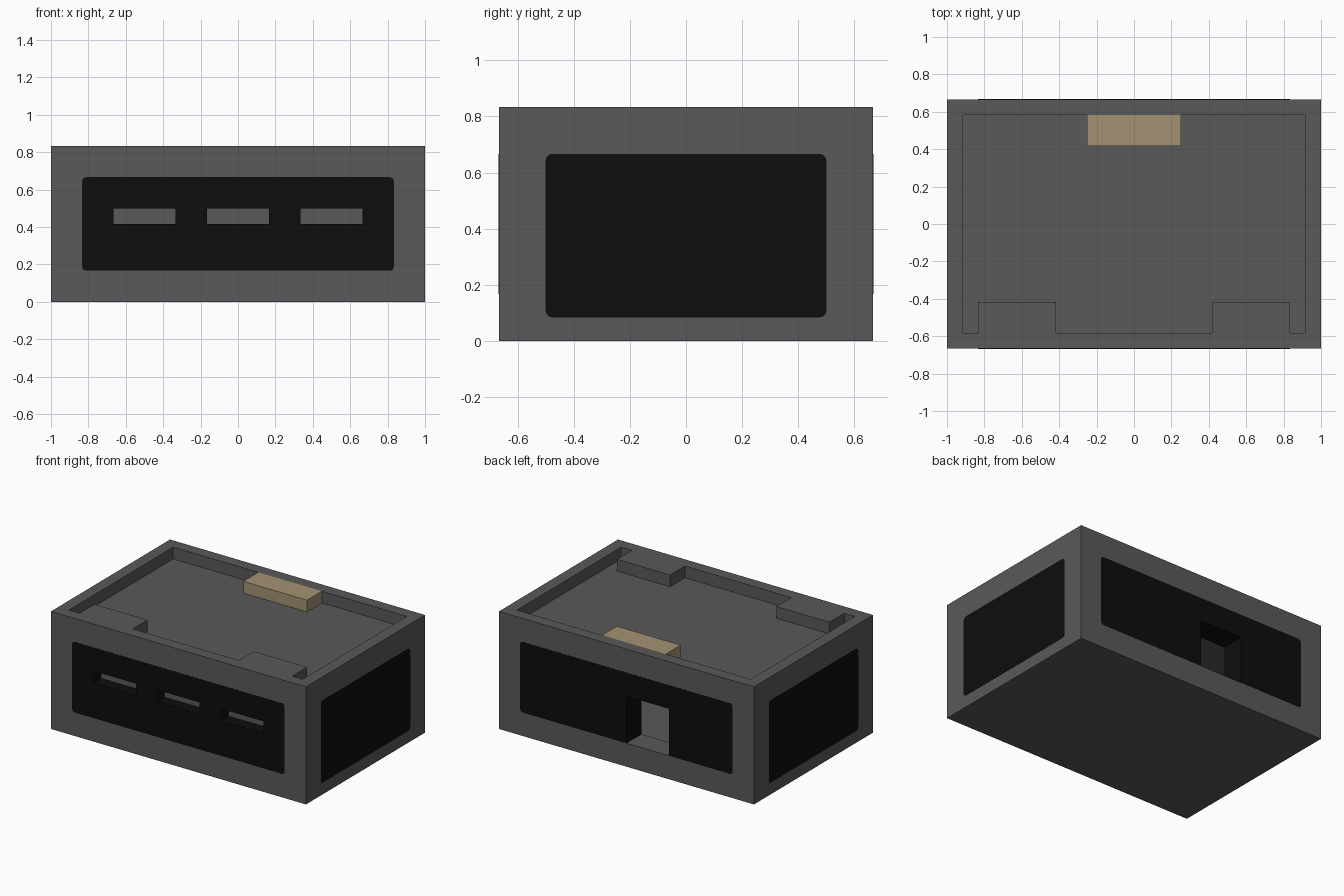
import bpy, bmesh, math
from mathutils import Vector

default = bpy.data.objects.get("Cube")
if default:
    bpy.data.objects.remove(default, do_unlink=True)


def material(name, rgb):
    m = bpy.data.materials.new(name)
    m.use_nodes = True
    m.diffuse_color = (*rgb, 1)
    bsdf = next(n for n in m.node_tree.nodes if n.type == 'BSDF_PRINCIPLED')
    bsdf.inputs["Base Color"].default_value = (*rgb, 1)
    return m


GREY = material("dark grey", (0.1, 0.1, 0.1))
BLACK = material("black", (0.004, 0.004, 0.004))
TAN = material("tan", (0.37, 0.29, 0.17))

U = 1 / 12  # module length
HX, HY, H = 12 * U, 8 * U, 10 * U


def prism(name, pts, axis, lo, hi, mat):
    """Extrude a 2D outline along an axis (0=x, 1=y, 2=z) from lo to hi."""
    bm = bmesh.new()

    def place(p):
        c = list(p)
        c.insert(axis, lo)
        return bm.verts.new(c)
    face = bm.faces.new([place(p) for p in pts])
    ext = bmesh.ops.extrude_face_region(bm, geom=[face])
    move = Vector((0, 0, 0))
    move[axis] = hi - lo
    bmesh.ops.translate(bm, vec=move, verts=[g for g in ext["geom"] if isinstance(g, bmesh.types.BMVert)])
    bmesh.ops.recalc_face_normals(bm, faces=bm.faces[:])
    mesh = bpy.data.meshes.new(name)
    bm.to_mesh(mesh)
    bm.free()
    mesh.materials.append(mat)
    ob = bpy.data.objects.new(name, mesh)
    bpy.context.collection.objects.link(ob)
    return ob


def box(name, x, y, z, mat=GREY):
    return prism(name, [(x[0], y[0]), (x[1], y[0]), (x[1], y[1]), (x[0], y[1])], 2, z[0], z[1], mat)


def rounded(a0, a1, b0, b1, r, n=4):
    """Rounded rectangle outline."""
    pts = []
    for i, (a, b) in enumerate([(a1 - r, b1 - r), (a0 + r, b1 - r), (a0 + r, b0 + r), (a1 - r, b0 + r)]):
        for k in range(n + 1):
            t = (i + k / n) * math.pi / 2
            pts.append((a + r * math.cos(t), b + r * math.sin(t)))
    return pts


def cut(ob, cutters):
    """Subtract the cutters and bake the result."""
    for c in cutters:
        mod = ob.modifiers.new("cut", 'BOOLEAN')
        mod.operation, mod.solver, mod.object = 'DIFFERENCE', 'EXACT', c
    bpy.context.view_layer.update()
    deps = bpy.context.evaluated_depsgraph_get()
    mesh = bpy.data.meshes.new_from_object(ob.evaluated_get(deps))
    ob.modifiers.clear()
    ob.data = mesh


# Cutters: tray with two corner blocks left standing, inner room, slots, doorway
tx, ty, by = 11 * U, 7 * U, 5 * U
half = [(5 * U, -ty), (5 * U, -by), (10 * U, -by), (10 * U, -ty), (tx, -ty), (tx, ty)]
tray_outline = half + [(-x, y) for x, y in reversed(half)]
tray = prism("tray_cutter", tray_outline, 2, 9 * U, H + 0.1, GREY)
room = box("room_cutter", (-10 * U, 10 * U), (-6 * U, 6 * U), (U, 8 * U))
slots = [box("slot_cutter", (c - 2 * U, c + 2 * U), (-HY - 0.1, -7 * U), (5 * U, 6 * U))
         for c in (-6 * U, 0, 6 * U)]
door = box("door_cutter", (-4 * U, 0), (5.5 * U, HY + 0.1), (2 * U, 6 * U))
cutters = [tray, room, door] + slots
for c in cutters:
    c.hide_render = True

# Body shell
body = box("body", (-HX, HX), (-HY, HY), (0, H))
cut(body, cutters)
while len(body.data.materials) > 1:
    body.data.materials.pop()
body.data.materials.append(BLACK)

# Black reveals in the slots and around the doorway (its sill stays grey)
e = 0.01
for f in body.data.polygons:
    c, n = f.center, f.normal
    f.material_index = 0
    if abs(n.y) > 0.5:
        continue
    in_slot = -HY < c.y < -7 * U + e and abs(c.x) < 8 * U + e and 5 * U - e < c.z < 6 * U + e
    in_door = 6 * U - e < c.y < HY and -4 * U - e < c.x < e and 2 * U - e < c.z < 6 * U + e
    if in_slot or (in_door and n.z < 0.5):
        f.material_index = 1

# Thin rounded panels on all four walls
P, D = 0.001, 0.005
front = prism("front_panel", rounded(-10 * U, 10 * U, 2 * U, 8 * U, 0.022), 1, -HY - P, -HY + D, BLACK)
back = prism("back_panel", rounded(-10 * U, 10 * U, 2 * U, 8 * U, 0.022), 1, HY - D, HY + P, BLACK)
cut(front, slots)
# Doorway reaches the panel's lower edge, so overshoot it slightly
door_open = box("door_panel_cutter", (-4 * U, 0), (6 * U, HY + 0.1), (2 * U - 0.05, 6 * U))
door_open.hide_render = True
cut(back, [door_open])
for ob in (front, back):
    ob.data.materials.clear()
    ob.data.materials.append(BLACK)
    for f in ob.data.polygons:
        f.material_index = 0
for s, name in ((1, "left"), (-1, "right")):
    a, b = sorted((s * (HX - D), s * (HX + P)))
    prism(name + "_panel", rounded(-6 * U, 6 * U, U, 8 * U, 0.025), 0, a, b, BLACK)

# Tan block in the tray
box("tan_block", (-3 * U, 3 * U), (5 * U, 7 * U), (9 * U, H), TAN)

for c in cutters + [door_open]:
    bpy.data.objects.remove(c, do_unlink=True)
